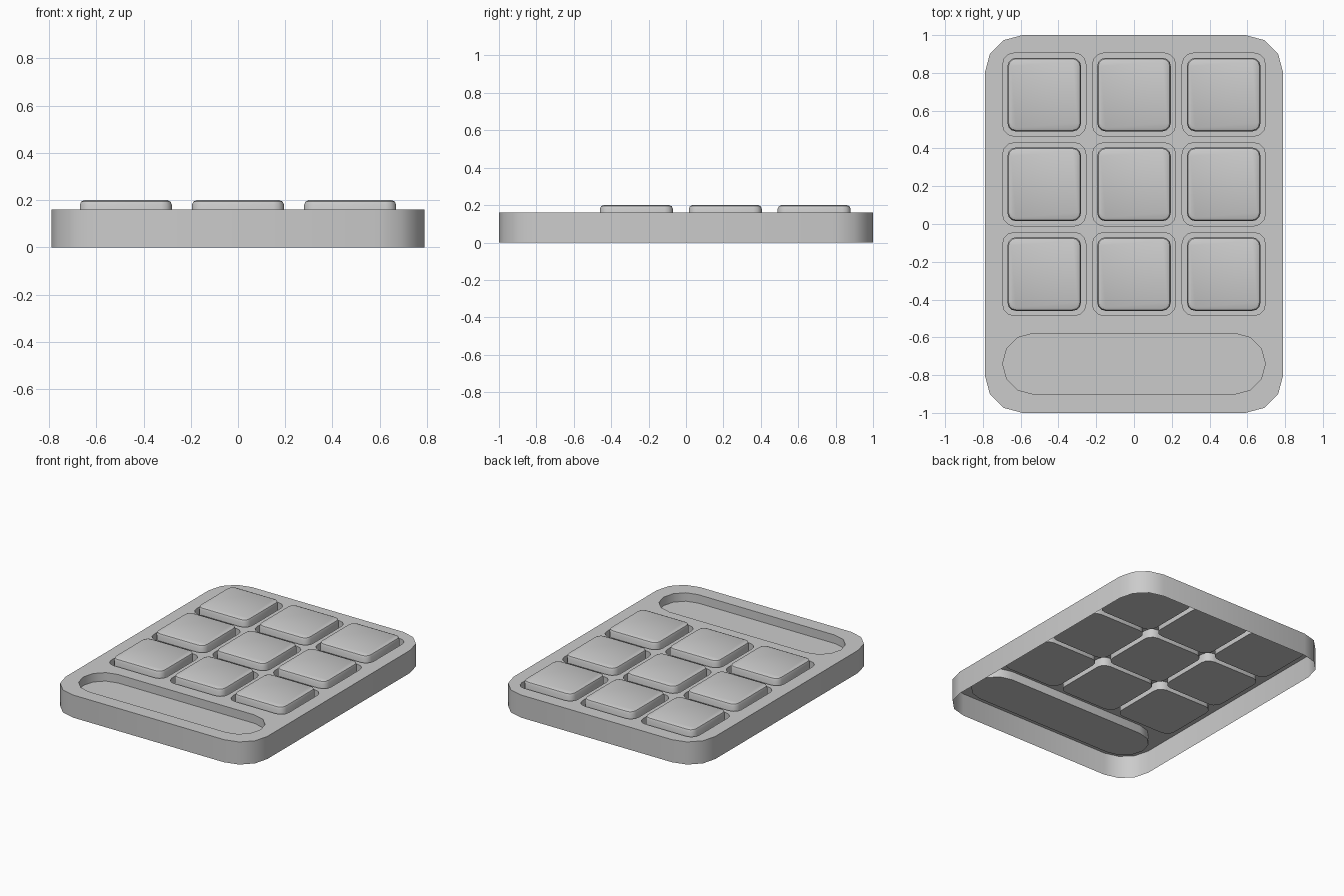
import bpy, bmesh
from math import sin, cos, pi

if "Cube" in bpy.data.objects:
    bpy.data.objects.remove(bpy.data.objects["Cube"])

TOP, FLOOR, KEY_TOP = 0.16, 0.10, 0.20


def outline(cx, cy, hx, hy, r, seg=3):
    """Counter-clockwise rounded rectangle."""
    pts = []
    for q, (sx, sy) in enumerate([(1, 1), (-1, 1), (-1, -1), (1, -1)]):
        for i in range(seg + 1):
            a = (q + i / seg) * pi / 2
            pts.append((cx + sx * (hx - r) + r * cos(a),
                        cy + sy * (hy - r) + r * sin(a)))
    return pts


def ring(bm, pts, z):
    return [bm.verts.new((x, y, z)) for x, y in pts]


def bridge(bm, low, high):
    """Outward facing wall between two rings."""
    n = len(low)
    for i in range(n):
        j = (i + 1) % n
        bm.faces.new((low[i], low[j], high[j], high[i]))


def finish(bm, name):
    me = bpy.data.meshes.new(name)
    bm.to_mesh(me)
    bm.free()
    ob = bpy.data.objects.new(name, me)
    bpy.context.collection.objects.link(ob)
    bpy.ops.object.select_all(action='DESELECT')
    ob.select_set(True)
    bpy.context.view_layer.objects.active = ob
    bpy.ops.object.shade_smooth_by_angle(angle=pi / 5)
    return ob


centres = [(x, y) for y in (0.685, 0.21, -0.265) for x in (-0.475, 0, 0.475)]

# Casing: thin shell, open underneath, with sunken pockets
bm = bmesh.new()
rim = ring(bm, outline(0, 0, 0.79, 1, 0.2), TOP)
bridge(bm, ring(bm, outline(0, 0, 0.79, 1, 0.2), 0), rim)
loops = [rim]
pockets = [outline(x, y, 0.22, 0.22, 0.06) for x, y in centres]
pockets.append(outline(0, -0.74, 0.695, 0.16, 0.159))
for pts in pockets:
    edge, base = ring(bm, pts, TOP), ring(bm, pts, FLOOR)
    bridge(bm, edge, base)
    bm.faces.new(base)
    loops.append(edge)

# Top plate filled around the pocket openings
edges = [bm.edges.get((l[i - 1], l[i])) for l in loops for i in range(len(l))]
res = bmesh.ops.triangle_fill(bm, edges=edges, use_beauty=True, normal=(0, 0, 1))
for f in res["geom"]:
    if isinstance(f, bmesh.types.BMFace):
        f.normal_update()
        if f.normal.z < 0:
            f.normal_flip()
finish(bm, "casing")

# Keys: rounded caps standing in the square pockets
for n, (x, y) in enumerate(centres):
    bm = bmesh.new()
    prev = None
    for inset, z in [(0, FLOOR), (0, KEY_TOP - 0.02), (0.006, KEY_TOP - 0.006), (0.02, KEY_TOP)]:
        cur = ring(bm, outline(x, y, 0.195 - inset, 0.195 - inset, 0.045 - inset), z)
        if prev:
            bridge(bm, prev, cur)
        prev = cur
    bm.faces.new(prev)
    finish(bm, f"key_{n + 1}")
